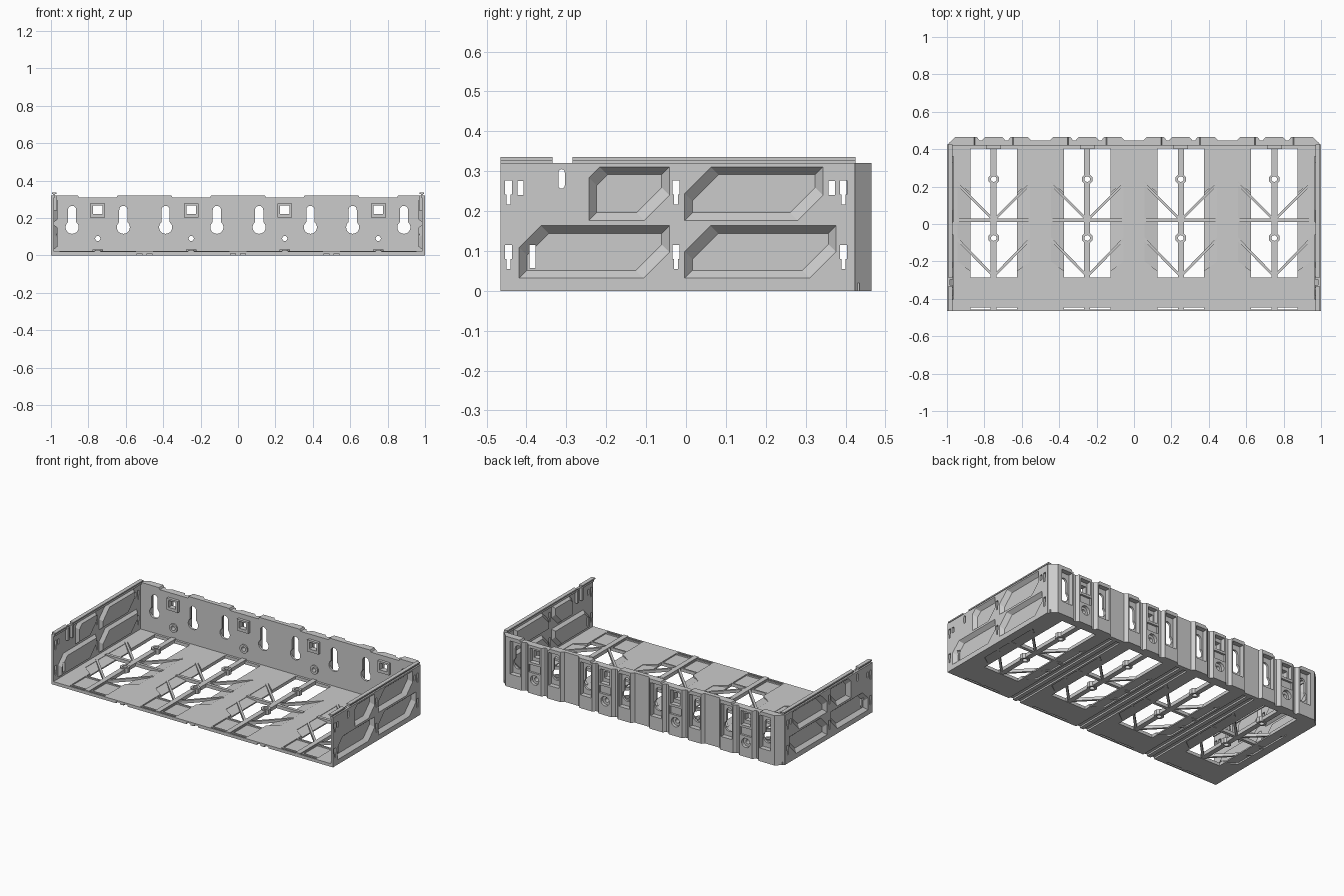
import bpy, bmesh
from math import sin, cos, pi, radians
from mathutils import Vector

if "Cube" in bpy.data.objects:
    bpy.data.objects.remove(bpy.data.objects["Cube"])

BAYS = (-0.75, -0.25, 0.25, 0.75)
KEYS = [c + s * 0.137 for c in BAYS for s in (-1, 1)]


def prism(bm, a, b):
    """Solid between two matching point loops."""
    va, vb = [bm.verts.new(p) for p in a], [bm.verts.new(p) for p in b]
    n = len(a)
    bm.faces.new(va)
    bm.faces.new(vb[::-1])
    for i in range(n):
        bm.faces.new((va[i], vb[i], vb[(i + 1) % n], va[(i + 1) % n]))


def box(bm, x0, x1, y0, y1, z0, z1):
    q = [(x0, y0), (x1, y0), (x1, y1), (x0, y1)]
    prism(bm, [(*p, z0) for p in q], [(*p, z1) for p in q])


def plan(bm, pts, z0, z1):
    prism(bm, [(*p, z0) for p in pts], [(*p, z1) for p in pts])


def along_y(bm, pts, y0, y1):
    prism(bm, [(x, y0, z) for x, z in pts], [(x, y1, z) for x, z in pts])


def ring(cx, cy, r, n=16, a0=0, a1=360):
    full = a1 - a0 == 360
    return [(cx + r * cos(radians(a0 + (a1 - a0) * i / (n if full else n - 1))),
             cy + r * sin(radians(a0 + (a1 - a0) * i / (n if full else n - 1)))) for i in range(n)]


def bar(bm, p, q, w, z0, z1):
    p, q = Vector(p), Vector(q)
    d = (q - p).normalized() * w / 2
    s = Vector((-d.y, d.x))
    plan(bm, [tuple(v) for v in (p + s, q + s, q - s, p - s)], z0, z1)


def make(name, bm):
    bmesh.ops.recalc_face_normals(bm, faces=bm.faces)
    me = bpy.data.meshes.new(name)
    bm.to_mesh(me)
    bm.free()
    ob = bpy.data.objects.new(name, me)
    bpy.context.collection.objects.link(ob)
    return ob


def boolean(ob, bm, op='DIFFERENCE'):
    tool = make("cutter", bm)
    tool.hide_render = True
    m = ob.modifiers.new("bool", 'BOOLEAN')
    m.object, m.operation, m.solver, m.use_self = tool, op, 'EXACT', True
    dg = bpy.context.evaluated_depsgraph_get()
    me = bpy.data.meshes.new_from_object(ob.evaluated_get(dg))
    ob.modifiers.clear()
    ob.data = me
    bpy.data.objects.remove(tool)


# Floor plate with bay openings, shallow front pads and underside grooves
bm = bmesh.new()
box(bm, -0.99, 0.99, -0.465, 0.435, 0, 0.02)
floor = make("floor", bm)
bm = bmesh.new()
for c in BAYS:
    plan(bm, [(c - .125, -.285), (c + .125, -.285), (c + .125, -.25), (c + .195, -.2), (c + .195, .23),
              (c + .125, .165), (c + .125, .405), (c - .125, .405), (c - .125, .165), (c - .195, .23),
              (c - .195, -.2), (c - .125, -.25)], -.01, .04)
    box(bm, c - .125, c + .125, -.456, -.446, -.01, .04)
    for s in (-1, 1):
        x0, x1 = sorted((c + s * .02, c + s * .125))
        box(bm, x0, x1, -.435, -.295, .012, .04)
for x in (-.5, 0, .5):
    for s in (-.027, .027):
        box(bm, x + s - .014, x + s + .014, -.5, .5, -.01, .01)
boolean(floor, bm)

# Sloped gussets beside each opening
bm = bmesh.new()
for c in BAYS:
    for s in (-1, 1):
        q = [(.2, -.205, .018), (.2, .235, .018), (.125, .165, .008), (.125, -.25, .008)]
        prism(bm, [(c + s * x, y, z) for x, y, z in q], [(c + s * x, y, z - .008) for x, y, z in q])
make("floor_gussets", bm)

# Raised floor ribs, V braces and ring bosses
bm = bmesh.new()
for c in BAYS:
    box(bm, c - .016, c + .016, -.463, .425, .003, .026)
    box(bm, c - .2, c + .2, .01, .03, .003, .024)
    for s in (-1, 1):
        bar(bm, (c + s * .2, .22), (c + s * .005, .025), .014, .004, .023)
        bar(bm, (c + s * .2, -.075), (c + s * .005, -.275), .014, .004, .023)
    for y in (.24, -.075):
        plan(bm, ring(c, y, .03, 8, 22.5, 382.5), 0, .032)
ribs = make("floor_ribs", bm)
bm = bmesh.new()
for c in BAYS:
    for y in (.24, -.075):
        plan(bm, ring(c, y, .015), -.02, .06)
boolean(ribs, bm)

# Back wall: corrugated plan profile pulled upwards
crests = sorted([(k, .062) for k in KEYS] + [(c, .062) for c in BAYS])
outer = [(-1, .42), (-.955, .465)]
for i, (x, w) in enumerate(crests):
    if i > 0:
        outer += [(x - w, .447), (x - w + .016, .465)]
    if i < len(crests) - 1:
        outer += [(x + w - .016, .465), (x + w, .447)]
outer += [(.955, .465), (1, .42)]
bm = bmesh.new()
plan(bm, outer, 0, .32)
back = make("back_wall", bm)
bm = bmesh.new()
for k in KEYS:
    along_y(bm, ring(k, .243, .022, 9, 0, 180) + ring(k, .15, .035, 17, 129, 411), .40, .50)
    box(bm, k - .038, k + .038, .434, .50, .085, .297)
for c in BAYS:
    box(bm, c - .025, c + .025, .40, .50, .222, .266)
    box(bm, c - .034, c + .034, .436, .50, .2, .29)
    along_y(bm, ring(c, .09, .014), .40, .50)
    along_y(bm, ring(c, .09, .03), .445, .50)
    along_y(bm, [(c - .115, .34), (c - .1, .308), (c + .1, .308), (c + .115, .34)], .40, .50)
    box(bm, c - .04, c + .04, .452, .50, .135, .185)
boolean(back, bm)

# Clip frames and screw collars on the inside of the back wall
bm = bmesh.new()
for c in BAYS:
    box(bm, c - .04, c + .04, .402, .422, .203, .277)
    along_y(bm, ring(c, .09, .028), .412, .422)
clips = make("back_wall_clips", bm)
bm = bmesh.new()
for c in BAYS:
    box(bm, c - .025, c + .025, .39, .44, .222, .266)
    along_y(bm, ring(c, .09, .014), .39, .44)
boolean(clips, bm)

# Side wall with four pressed panels (y0, y1, z0, z1, upper cut, lower cut)
PANELS = [(-.245, -.04, .175, .312, .027, .063), (-.005, .345, .175, .312, .066, .063),
          (-.42, -.04, .03, .165, .055, .065), (-.005, .378, .03, .165, .065, .066)]


def panel(p, x, d):
    y0, y1, z0, z1, a, b = p
    y0, y1, z0, z1 = y0 + d, y1 - d, z0 + d, z1 - d
    return [(x, y0, z0), (x, y1 - b, z0), (x, y1, z0 + b), (x, y1, z1), (x, y0 + a, z1), (x, y0, z1 - a)]


bm = bmesh.new()
box(bm, .985, 1, -.465, .424, 0, .32)
side = make("side_wall", bm)
bm = bmesh.new()
for p in PANELS:
    prism(bm, panel(p, .99, -.003), panel(p, .966, .016))
boolean(side, bm, 'UNION')
bm = bmesh.new()
for p in PANELS:
    prism(bm, panel(p, 1.002, 0), panel(p, .977, .021))
for y in (-.445, -.025, .395):
    for z in (.055, .217):
        q = [(-.005, 0), (.005, 0), (.005, .025), (.009, .025), (.009, .06), (-.009, .06),
             (-.009, .025), (-.005, .025)]
        prism(bm, [(.93, y + a, z + b) for a, b in q], [(1.03, y + a, z + b) for a, b in q])
for y, z0, z1 in ((-.415, .24, .275), (.365, .24, .275), (-.385, .057, .115)):
    box(bm, .93, 1.03, y - .008, y + .008, z0, z1)
q = ring(-.312, .297, .008, 7, 0, 180) + ring(-.312, .264, .008, 7, 180, 360)
prism(bm, [(.93, *p) for p in q], [(1.03, *p) for p in q])
boolean(side, bm)
side.modifiers.new("mirror", 'MIRROR').use_axis = (True, False, False)

# Top lips and small latch blocks of the side walls
bm = bmesh.new()
for y0, y1 in ((-.465, -.335), (-.285, .425)):
    box(bm, .978, .99, y0, y1, .31, .328)
    box(bm, .97, .995, y0, y1, .327, .335)
for y in (-.335, -.289):
    box(bm, .968, .988, y - .008, y + .008, .24, .32)
lip = make("side_wall_lip", bm)
lip.modifiers.new("mirror", 'MIRROR').use_axis = (True, False, False)
